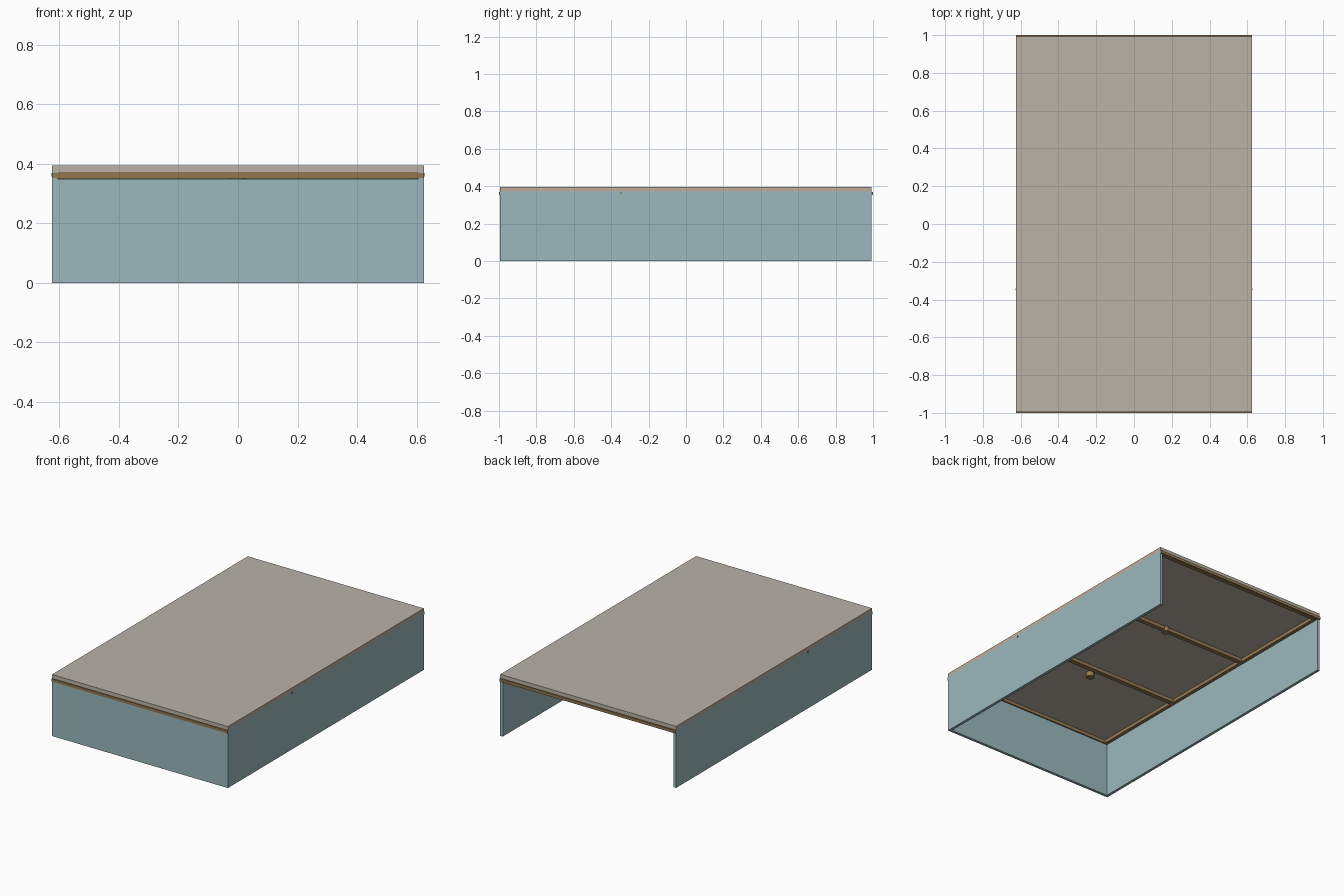
import bpy, bmesh

if "Cube" in bpy.data.objects:
    bpy.data.objects.remove(bpy.data.objects["Cube"])


def mat(name, rgb):
    m = bpy.data.materials.new(name)
    lin = [((c / 255 + 0.055) / 1.055) ** 2.4 for c in rgb]
    m.diffuse_color = (*lin, 1)
    m.use_nodes = True
    m.node_tree.nodes["Principled BSDF"].inputs["Base Color"].default_value = m.diffuse_color
    return m


beige = mat("beige top", (186, 179, 167))
tan = mat("tan edge", (190, 172, 156))
blue = mat("pale blue panel", (155, 185, 189))
brown = mat("brown wood", (148, 121, 82))


def finish(name, bm, *mats):
    me = bpy.data.meshes.new(name)
    bm.to_mesh(me)
    bm.free()
    for m in mats:
        me.materials.append(m)
    ob = bpy.data.objects.new(name, me)
    bpy.context.collection.objects.link(ob)
    return ob


def box(name, lo, hi, *mats):
    bm = bmesh.new()
    bmesh.ops.create_cube(bm, size=1)
    for v in bm.verts:
        v.co = [(a + b) / 2 + c * (b - a) for a, b, c in zip(lo, hi, v.co)]
    return finish(name, bm, *mats)


W, T = 0.625, 0.018      # half width, panel thickness
F, B = -0.995, 0.992     # front and back of the body

# Top board, with tan long edges
top = box("top_board", (-W, F, 0.372), (W, B, 0.395), beige, tan)
for p in top.data.polygons:
    if abs(p.normal.x) > 0.9:
        p.material_index = 1

# Front panel; the back stays open
box("front_panel", (-W + T, F, 0), (W - T, F + T, 0.35), blue)

# Side panels and the rails inside them
for s, side in ((-1, "left"), (1, "right")):
    a, b = sorted((s * W, s * (W - T)))
    box(side + "_panel", (a, F, 0), (b, B, 0.372), blue)
    a, b = sorted((s * (W - T), s * (W - T - 0.022)))
    box(side + "_rail", (a, F + T, 0.35), (b, B - 0.01, 0.372), brown)

# End rails, slightly proud of the body
for name, lo, hi in (("front", -1.0, F), ("back", B, 1.0)):
    box(name + "_rail_face", (-W, lo, 0.352), (W, hi, 0.37), brown)
    c = F if name == "front" else B - 0.025
    box(name + "_rail", (-W + T, c, 0.351), (W - T, c + 0.025, 0.372), brown)

# Cross battens and the round pads beneath the board
for i, (y, pad_y) in enumerate(((-0.345, -0.41), (0.295, 0.295))):
    box(f"cross_batten_{i + 1}", (-W + T, y - 0.015, 0.35),
        (W - T, y + 0.015, 0.372), brown)
    bm = bmesh.new()
    bmesh.ops.create_cone(bm, cap_ends=True, segments=20, radius1=0.025,
                          radius2=0.025, depth=0.03)
    bmesh.ops.translate(bm, vec=(0, pad_y, 0.357), verts=bm.verts)
    finish(f"round_pad_{i + 1}", bm, brown)

# Batten pins showing through the side panels
for s, side in ((-1, "left"), (1, "right")):
    box(side + "_pin", (s * W - 0.002, -0.349, 0.358),
        (s * W + 0.002, -0.341, 0.37), brown)
